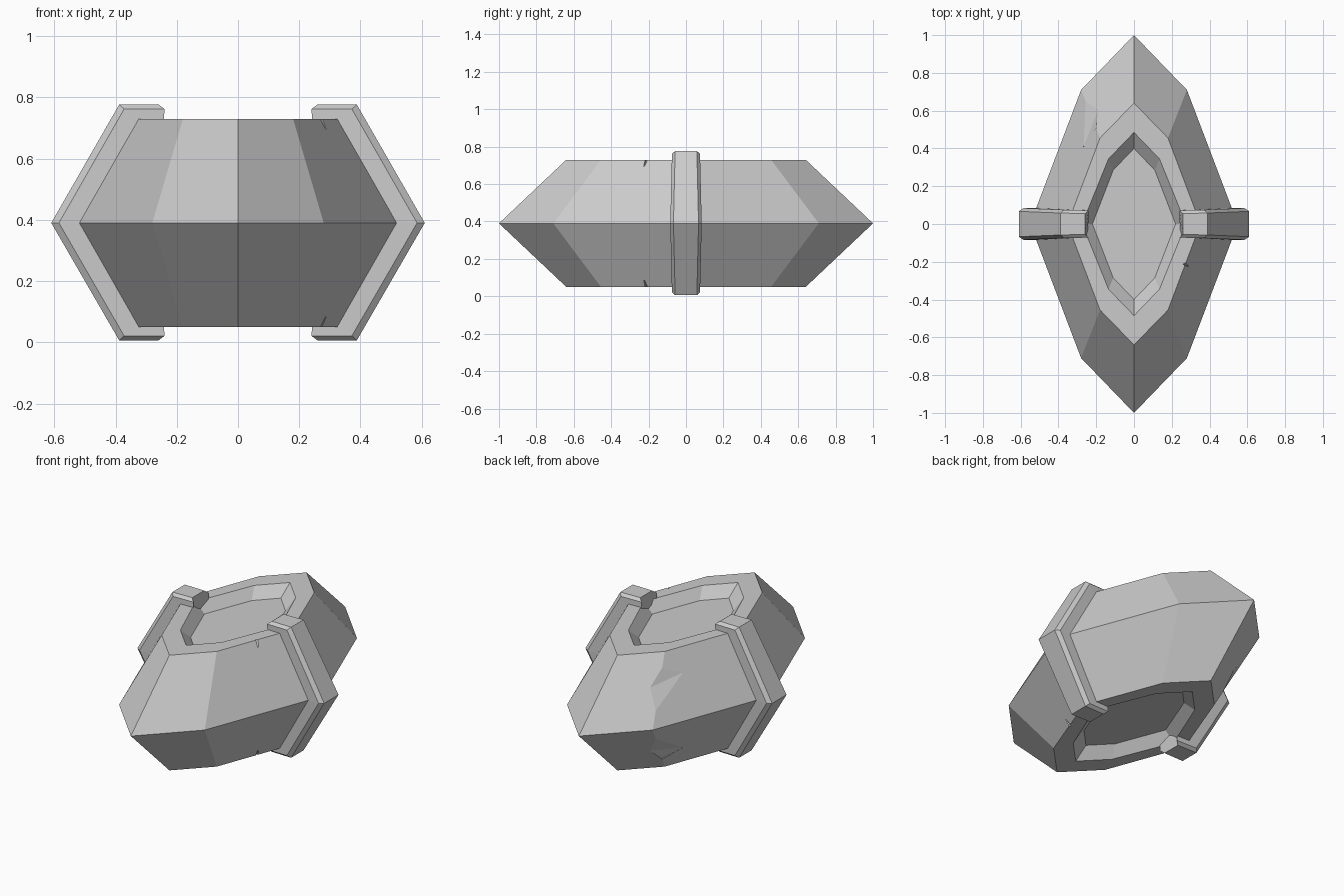
import bpy, bmesh

if "Cube" in bpy.data.objects:
    bpy.data.objects.remove(bpy.data.objects["Cube"])

ZC = 0.39  # mid height of the girdle


def make_object(name, bm):
    bmesh.ops.recalc_face_normals(bm, faces=bm.faces)
    mesh = bpy.data.meshes.new(name)
    bm.to_mesh(mesh)
    bm.free()
    obj = bpy.data.objects.new(name, mesh)
    bpy.context.collection.objects.link(obj)
    return obj


def loft(name, rings):
    """Skin closed rings of equal length and cap both ends."""
    bm = bmesh.new()
    loops = [[bm.verts.new(p) for p in ring] for ring in rings]
    for a, b in zip(loops, loops[1:]):
        for i in range(len(a)):
            j = (i + 1) % len(a)
            bm.faces.new((a[i], a[j], b[j], b[i]))
    bm.faces.new(loops[0][::-1])
    bm.faces.new(loops[-1])
    return make_object(name, bm)


def gem_ring(tip, sx, sy, side, z):
    """Eight-sided pointed outline."""
    return [(0, tip, z), (-sx, sy, z), (-side, 0, z), (-sx, -sy, z),
            (0, -tip, z), (sx, -sy, z), (side, 0, z), (sx, sy, z)]


# Faceted gem with a sunken panel on top and bottom
upper = [(0.64, 0.18, 0.455, 0.352, 0.34),
         (0.485, 0.135, 0.345, 0.275, 0.34),
         (0.40, 0.11, 0.285, 0.22, 0.28)]
rings = [gem_ring(*r[:4], ZC - r[4]) for r in reversed(upper)]
rings.append(gem_ring(1.0, 0.28, 0.71, 0.55, ZC))
rings += [gem_ring(*r[:4], ZC + r[4]) for r in upper]
gem = loft("gem_body", rings)

# Chips cut from the gem edges, mirrored above and below the girdle
chips = {
    "rim_chip": [(0.245, -0.205, 0.75), (0.31, -0.18, 0.75),
                 (0.31, -0.245, 0.74), (0.285, -0.225, 0.69)],
    "edge_chip": [(-0.198, 0.505, 0.66), (-0.257, 0.65, 0.47),
                  (-0.266, 0.408, 0.611), (-0.19, 0.605, 0.577),
                  (-0.32, 0.66, 0.68)],
}
for name, pts in chips.items():
    for label, sign in (("upper", 1), ("lower", -1)):
        bm = bmesh.new()
        for x, y, z in pts:
            bm.verts.new((x, y, ZC + sign * (z - ZC)))
        bmesh.ops.convex_hull(bm, input=bm.verts)
        cutter = make_object(f"{label}_{name}_cutter", bm)
        cutter.hide_render = True
        cutter.hide_set(True)
        mod = gem.modifiers.new(f"{label}_{name}", 'BOOLEAN')
        mod.operation = 'DIFFERENCE'
        mod.solver = 'EXACT'
        mod.object = cutter

# Chamfered clamp bands around both sides: (inner, shoulder, outer) in x, z
path = [((0.245, 0.68), (0.24, 0.762), (0.26, 0.777)),
        ((0.32, 0.68), (0.372, 0.762), (0.388, 0.777)),
        ((0.49, ZC), (0.585, ZC), (0.61, ZC))]
path += [tuple((x, 2 * ZC - z) for x, z in p) for p in path[1::-1]]
widths = [0.072, 0.075, 0.084, 0.075, 0.072]
for name, side in (("right_band", 1), ("left_band", -1)):
    sections = []
    for (inner, shoulder, outer), w in zip(path, widths):
        profile = [(inner, -w), (shoulder, -w), (outer, -w + 0.017),
                   (outer, w - 0.017), (shoulder, w), (inner, w)]
        sections.append([(side * x, y, max(z, 0.0) if z > 0.1 else z + 0.003)
                         for (x, z), y in profile])
    loft(name, sections)
